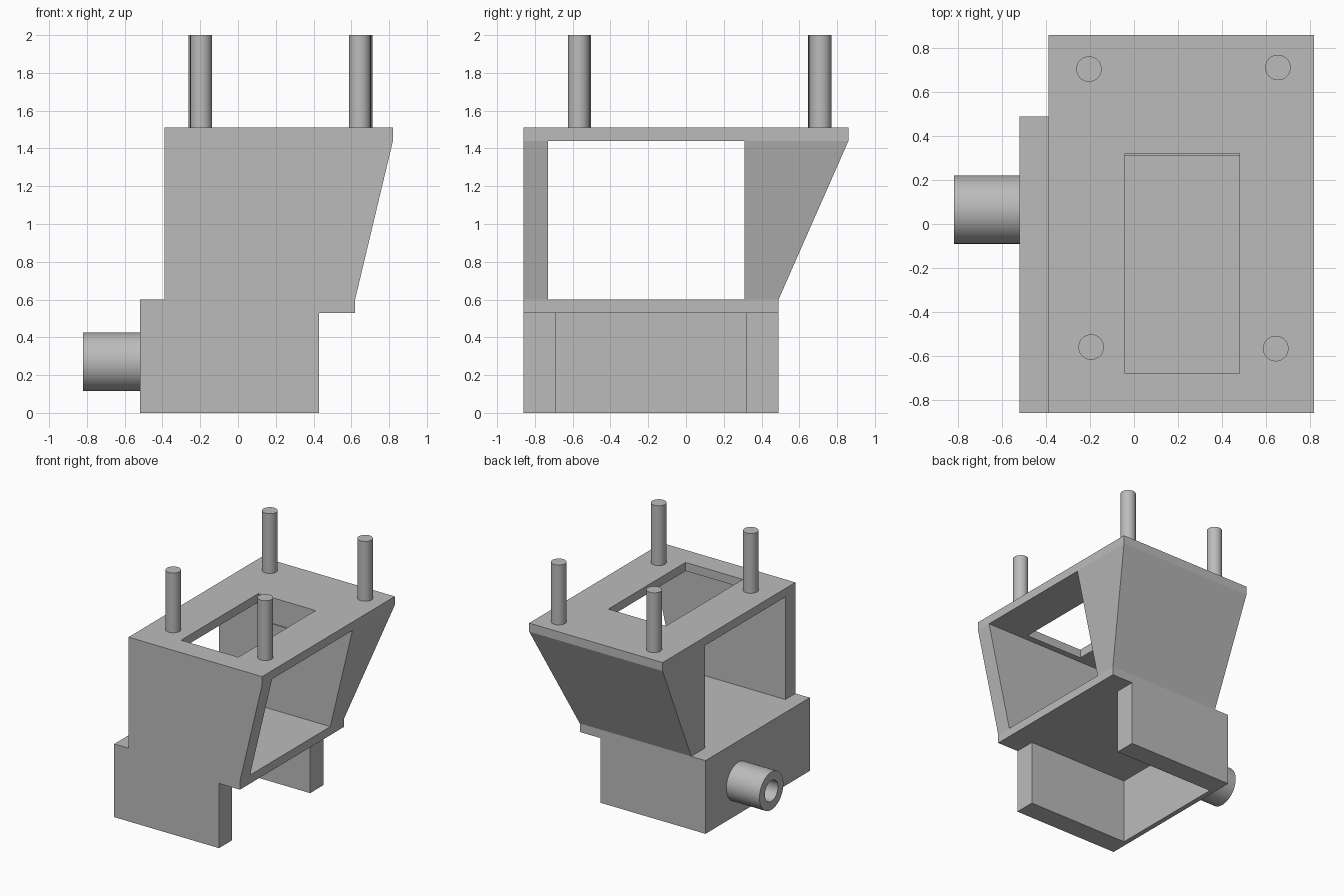
import bpy
import bmesh
import math
from mathutils import Matrix, Vector

default = bpy.data.objects.get("Cube")
if default:
    bpy.data.objects.remove(default, do_unlink=True)

grey = bpy.data.materials.new("plain grey")
grey.use_nodes = True
GREY = (0.5, 0.5, 0.5, 1)
grey.diffuse_color = GREY
grey.node_tree.nodes["Principled BSDF"].inputs["Base Color"].default_value = GREY


def finish(name, bm):
    """Turn a bmesh into a grey object."""
    bmesh.ops.recalc_face_normals(bm, faces=bm.faces[:])
    mesh = bpy.data.meshes.new(name)
    bm.to_mesh(mesh)
    bm.free()
    mesh.materials.append(grey)
    obj = bpy.data.objects.new(name, mesh)
    bpy.context.collection.objects.link(obj)
    return obj


def prism(name, points, axis, low, high):
    """Extrude an outline along axis; outline holds the other axis and z."""
    bm = bmesh.new()
    place = (lambda a, z: (a, low, z)) if axis == "y" else (lambda a, z: (low, a, z))
    face = bm.faces.new([bm.verts.new(place(a, z)) for a, z in points])
    out = bmesh.ops.extrude_face_region(bm, geom=[face])
    verts = [g for g in out["geom"] if isinstance(g, bmesh.types.BMVert)]
    step = high - low
    bmesh.ops.translate(bm, verts=verts, vec=(0, step, 0) if axis == "y" else (step, 0, 0))
    return finish(name, bm)


def box(name, x0, x1, y0, y1, z0, z1):
    return prism(name, [(x0, z0), (x1, z0), (x1, z1), (x0, z1)], "y", y0, y1)


def cylinder(name, start, end, radius, sides=40):
    start, end = Vector(start), Vector(end)
    line = end - start
    turn = line.to_track_quat("Z", "Y").to_matrix().to_4x4()
    bm = bmesh.new()
    bmesh.ops.create_cone(bm, cap_ends=True, segments=sides, radius1=radius,
                          radius2=radius, depth=line.length,
                          matrix=Matrix.Translation((start + end) / 2) @ turn)
    return finish(name, bm)


def activate(obj):
    bpy.ops.object.select_all(action="DESELECT")
    obj.select_set(True)
    bpy.context.view_layer.objects.active = obj


def combine(obj, tool, operation):
    """Apply a boolean and discard the tool."""
    tool.hide_render = True
    activate(obj)
    mod = obj.modifiers.new("cut", "BOOLEAN")
    mod.operation = operation
    mod.solver = "EXACT"
    mod.object = tool
    bpy.ops.object.modifier_apply(modifier=mod.name)
    bpy.data.objects.remove(tool, do_unlink=True)


def smooth(obj):
    activate(obj)
    bpy.ops.object.shade_smooth_by_angle(angle=math.radians(30))


# Bracket body: front outline crossed with side outline
front_outline = [(-0.52, 0), (0.43, 0), (0.43, 0.53), (0.62, 0.53), (0.62, 0.6),
                 (0.82, 1.44), (0.82, 1.51), (-0.39, 1.51), (-0.39, 0.6), (-0.52, 0.6)]
side_outline = [(-0.86, -0.1), (0.49, -0.1), (0.49, 0.6), (0.86, 1.44),
                (0.86, 1.7), (-0.86, 1.7)]
body = prism("bracket_body", front_outline, "y", -1, 1)
combine(body, prism("side_shape", side_outline, "x", -1, 1), "INTERSECT")

# Upper window, lower cradle and top opening
combine(body, box("window_cutter", -0.45, 1, -0.73, 0.31, 0.6, 1.44), "DIFFERENCE")
combine(body, box("cradle_cutter", -0.48, 1, -0.69, 0.32, -0.2, 0.53), "DIFFERENCE")
combine(body, box("top_cutter", -0.04, 0.48, -0.68, 0.32, 1.3, 1.7), "DIFFERENCE")

# Hollow side spout
spout = cylinder("side_spout", (-0.82, 0.065, 0.27), (-0.51, 0.065, 0.27), 0.155, 64)
combine(spout, cylinder("bore_cutter", (-0.9, 0.065, 0.27), (-0.53, 0.065, 0.27), 0.085, 64),
        "DIFFERENCE")
smooth(spout)

# Four pegs on the top plate
pegs = {"back_right_peg": (-0.205, 0.705), "back_left_peg": (0.655, 0.712),
        "front_right_peg": (-0.195, -0.56), "front_left_peg": (0.645, -0.567)}
for name, (x, y) in pegs.items():
    smooth(cylinder(name, (x, y, 1.5), (x, y, 2), 0.058))
